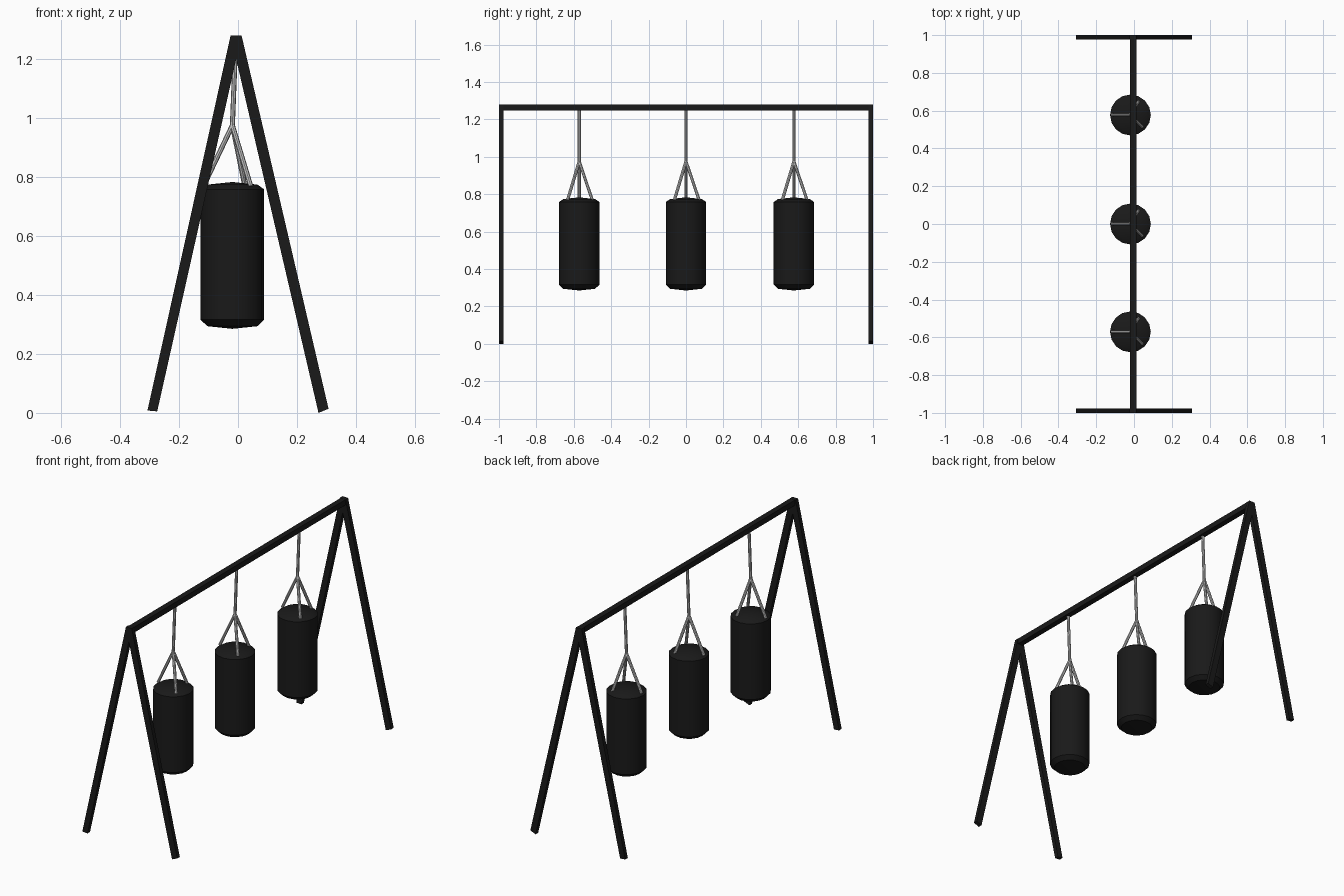
import bpy, bmesh, math
from mathutils import Vector

if "Cube" in bpy.data.objects:
    bpy.data.objects.remove(bpy.data.objects["Cube"])


def material(name, v):
    m = bpy.data.materials.new(name)
    m.diffuse_color = (v, v, v, 1)
    m.use_nodes = True
    m.node_tree.nodes["Principled BSDF"].inputs["Base Color"].default_value = m.diffuse_color
    return m


BLACK = material("black_frame", 0.010)
LEATHER = material("black_leather", 0.010)
STEEL = material("grey_steel", 0.55)


def finish(name, bm, mat):
    bmesh.ops.recalc_face_normals(bm, faces=bm.faces)
    me = bpy.data.meshes.new(name)
    bm.to_mesh(me)
    bm.free()
    me.materials.append(mat)
    ob = bpy.data.objects.new(name, me)
    bpy.context.collection.objects.link(ob)
    return ob


def prism(name, outline, y0, y1, mat):
    """Extrude an x-z outline along y."""
    bm = bmesh.new()
    face = bm.faces.new([bm.verts.new((x, y0, z)) for x, z in outline])
    ext = bmesh.ops.extrude_face_region(bm, geom=[face])
    verts = [g for g in ext["geom"] if isinstance(g, bmesh.types.BMVert)]
    bmesh.ops.translate(bm, vec=(0, y1 - y0, 0), verts=verts)
    # the extrusion drops the starting face, so close that end again
    bmesh.ops.holes_fill(bm, edges=bm.edges)
    return finish(name, bm, mat)


def rod(bm, a, b, r, sides=8):
    """Add a straight rod between two points."""
    a, b = Vector(a), Vector(b)
    d = b - a
    mat = d.to_track_quat('Z', 'Y').to_matrix().to_4x4()
    mat.translation = (a + b) / 2
    bmesh.ops.create_cone(bm, cap_ends=True, segments=sides, radius1=r,
                          radius2=r, depth=d.length, matrix=mat)


# A-frame legs at both ends
LEFT = [(-0.307, 0.008), (-0.274, 0.005), (0.012, 1.28), (-0.025, 1.28)]
RIGHT = [(0.273, 0.0), (0.307, 0.014), (0.012, 1.28), (-0.025, 1.28)]
for end, y0 in (("front", -1.0), ("back", 0.976)):
    prism(end + "_left_leg", LEFT, y0, y0 + 0.024, BLACK)
    prism(end + "_right_leg", RIGHT, y0, y0 + 0.024, BLACK)

# Top beam
prism("top_beam", [(-0.021, 1.247), (0.012, 1.247), (0.012, 1.279), (-0.021, 1.279)],
      -0.99, 0.99, BLACK)

# Bag profile: radius, height
PROFILE = [(0.085, 0.294), (0.108, 0.316), (0.108, 0.758), (0.085, 0.774)]
BAG_X, SIDES = -0.019, 16


def bag(name, y):
    bm = bmesh.new()
    rings = []
    for r, z in PROFILE:
        rings.append([bm.verts.new((BAG_X + r * math.cos(2 * math.pi * i / SIDES),
                                    y + r * math.sin(2 * math.pi * i / SIDES), z))
                      for i in range(SIDES)])
    low, high = bm.verts.new((BAG_X, y, 0.285)), bm.verts.new((BAG_X, y, 0.783))
    for i in range(SIDES):
        j = (i + 1) % SIDES
        for a, b in zip(rings, rings[1:]):
            bm.faces.new((a[i], a[j], b[j], b[i]))
        bm.faces.new((low, rings[0][j], rings[0][i]))
        bm.faces.new((high, rings[-1][i], rings[-1][j]))
    ob = finish(name, bm, LEATHER)
    ob.data.shade_smooth()
    bpy.context.view_layer.objects.active = ob
    ob.select_set(True)
    bpy.ops.object.shade_smooth_by_angle(angle=math.radians(30))
    ob.select_set(False)


# Bags with hanger rod and three straps each
for label, y in (("front", -0.571), ("middle", 0.0), ("back", 0.577)):
    bag(label + "_bag", y)
    bm = bmesh.new()
    knot = (BAG_X, y, 0.975)
    rod(bm, (-0.008, y, 1.255), knot, 0.0085)
    for dx, dy in ((-0.098, 0), (0.062, -0.062), (0.042, 0.070)):
        rod(bm, knot, (BAG_X + dx, y + dy, 0.769), 0.0085)
    finish(label + "_hanger", bm, STEEL)
